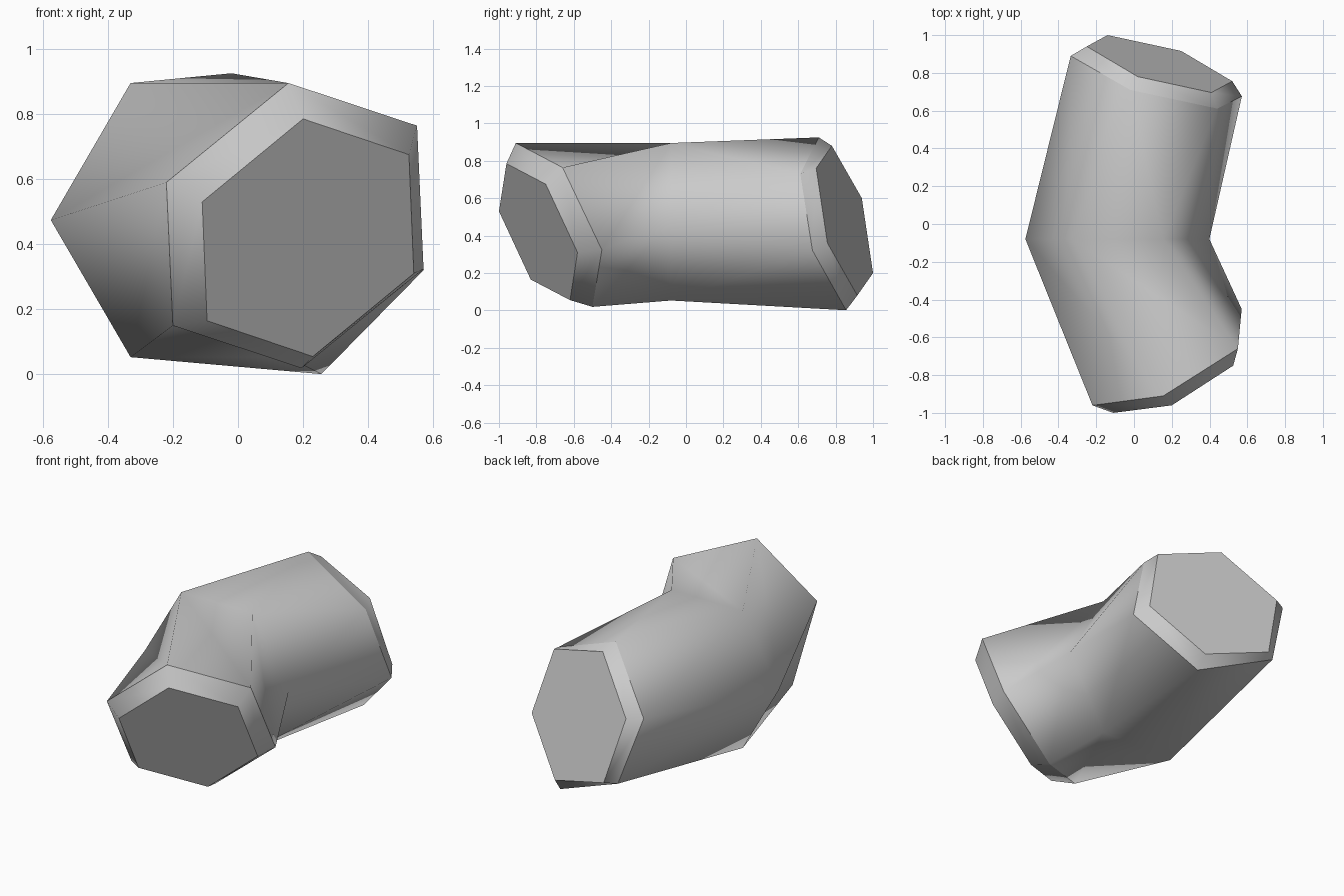
import bpy
import bmesh
from mathutils import Vector

cube = bpy.data.objects.get("Cube")
if cube:
    bpy.data.objects.remove(cube)

# One flat grey for the whole pipe
grey = bpy.data.materials.new("light grey")
grey.use_nodes = True
colour = (0.6, 0.6, 0.6, 1)
grey.diffuse_color = colour
grey.node_tree.nodes["Principled BSDF"].inputs["Base Color"].default_value = colour

# Each hexagonal section: centre plus three corners (top, side, lower side);
# the other three corners are the same ones mirrored through the centre
SECTIONS = [
    ((.215, -.79, .42), (.20, -.96, .785), (-.11, -1, .53), (-.095, -.83, .165)),
    ((.175, -.705, .457), (.155, -.91, .895), (-.22, -.96, .59), (-.20, -.75, .15)),
    ((-.088, -.08, .474), (-.33, -.08, .895), (-.575, -.08, .474), (-.33, -.08, .053)),
    ((.118, .783, .463), (-.02, .71, .925), (-.335, .89, .605), (-.205, .955, .195)),
    ((.135, .848, .48), (.02, .78, .88), (-.25, .94, .60), (-.14, 1, .20)),
]


def section_ring(bm, centre, *corners):
    c = Vector(centre)
    half = [Vector(p) for p in corners]
    return [bm.verts.new(p) for p in half + [2 * c - p for p in half]]


bm = bmesh.new()
rings = [section_ring(bm, *s) for s in SECTIONS]

# Skin: chamfer bands are quads, the twisted body spans are triangle pairs
for n, (a, b) in enumerate(zip(rings, rings[1:])):
    for i in range(6):
        j = (i + 1) % 6
        if n in (0, 3):
            bm.faces.new((a[i], a[j], b[j], b[i]))
        else:
            bm.faces.new((a[i], a[j], b[j]))
            bm.faces.new((a[i], b[j], b[i]))
for f in bm.faces:
    f.smooth = True

# Flat end caps
for ring in (rings[0], rings[-1]):
    bm.faces.new(ring)
bmesh.ops.recalc_face_normals(bm, faces=bm.faces)

# Crisp rims around both ends, smooth everywhere else
for ring in (rings[0], rings[1], rings[3], rings[4]):
    for i in range(6):
        bm.edges.get((ring[i], ring[i - 1])).smooth = False

mesh = bpy.data.meshes.new("bent_pipe")
bm.to_mesh(mesh)
bm.free()
mesh.materials.append(grey)
bpy.context.collection.objects.link(bpy.data.objects.new("bent_pipe", mesh))
